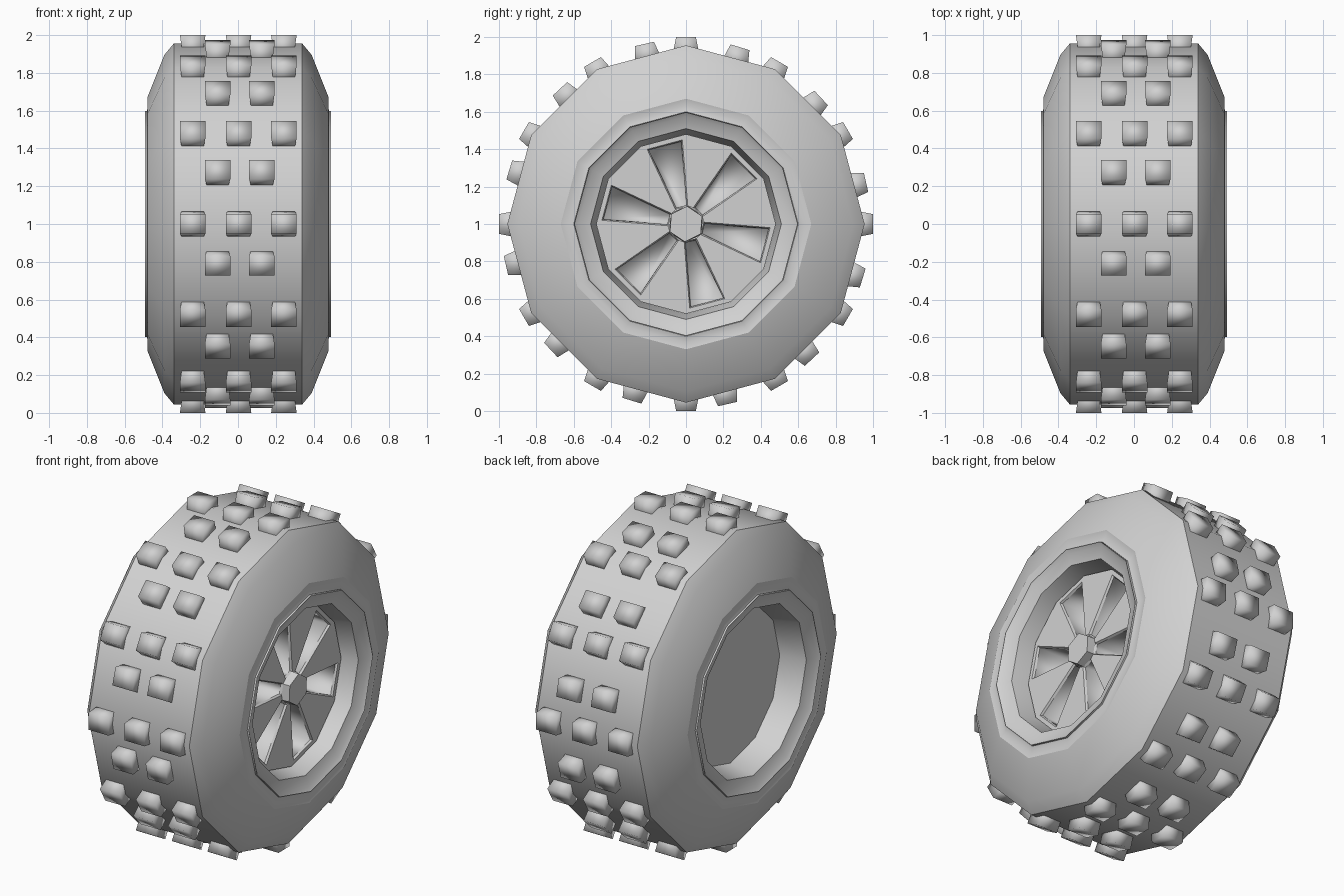
import bpy, bmesh
from math import sin, cos, pi, radians
from mathutils import Matrix, Vector

if "Cube" in bpy.data.objects:
    bpy.data.objects.remove(bpy.data.objects["Cube"])

SIDES = 12
AXLE = 1.0      # height of the wheel centre

grey = bpy.data.materials.new("plain grey")
grey.use_nodes = True
grey.diffuse_color = (0.64, 0.64, 0.64, 1)
grey.node_tree.nodes["Principled BSDF"].inputs["Base Color"].default_value = grey.diffuse_color


def ring_point(x, r, a):
    return Vector((x, r * cos(a), AXLE + r * sin(a)))


def finish(bm, name, angle=None):
    mesh = bpy.data.meshes.new(name)
    bm.to_mesh(mesh)
    bm.free()
    obj = bpy.data.objects.new(name, mesh)
    bpy.context.collection.objects.link(obj)
    mesh.materials.append(grey)
    if angle:
        bpy.ops.object.select_all(action='DESELECT')
        obj.select_set(True)
        bpy.context.view_layer.objects.active = obj
        bpy.ops.object.shade_smooth_by_angle(angle=radians(angle))


def lathe(name, profile):
    """Turn a closed (x, radius) outline about the axle."""
    bm = bmesh.new()
    rings = [[bm.verts.new(ring_point(x, r, 2 * pi * i / SIDES)) for x, r in profile]
             for i in range(SIDES)]
    n = len(profile)
    for i in range(SIDES):
        a, b = rings[i], rings[(i + 1) % SIDES]
        for j in range(n):
            k = (j + 1) % n
            bm.faces.new((a[j], a[k], b[k], b[j]))
    bmesh.ops.recalc_face_normals(bm, faces=bm.faces)
    finish(bm, name, 35)


def both_sides(half):
    return [(-x, r) for x, r in half] + [(x, r) for x, r in reversed(half)]


def plug(name, x0, x1, r0, r1, sides, turn=0.0):
    """Solid disc or prism on the axle."""
    bm = bmesh.new()
    ends = [[bm.verts.new(ring_point(x, r, turn + 2 * pi * i / sides)) for i in range(sides)]
            for x, r in ((x0, r0), (x1, r1))]
    bm.faces.new(ends[0])
    bm.faces.new(ends[1])
    for i in range(sides):
        j = (i + 1) % sides
        bm.faces.new((ends[0][i], ends[0][j], ends[1][j], ends[1][i]))
    bmesh.ops.recalc_face_normals(bm, faces=bm.faces)
    finish(bm, name)


# Tyre carcass with shoulders and a shallow bead groove
lathe("tyre", both_sides([(0.44, 0.57), (0.482, 0.6), (0.472, 0.635), (0.48, 0.67),
                          (0.39, 0.895), (0.34, 0.955)]))

# Rim barrel with sloping lips
lathe("rim", both_sides([(0.25, 0.465), (0.455, 0.51), (0.475, 0.575),
                         (0.492, 0.597), (0.44, 0.6)]))

# Back plate
plug("back_plate", -0.3, -0.27, 0.475, 0.475, SIDES)

# Spoke disc: six spokes that widen outwards, with sunk pockets between them
bm = bmesh.new()
rings = []
for radius, spread in ((0.095, 21), (0.45, 12.5), (0.48, 15)):
    rings.append([bm.verts.new(ring_point(0.36, radius, radians(60 * k - 15 + side * spread)))
                  for k in range(6) for side in (-1, 1)])
pockets = []
for near, far in zip(rings, rings[1:]):
    for i in range(SIDES):
        j = (i + 1) % SIDES
        face = bm.faces.new((near[i], far[i], far[j], near[j]))
        if near is rings[0] and i % 2 == 0:
            pockets.append(face)
bm.normal_update()
if pockets[0].normal.x < 0:
    bmesh.ops.reverse_faces(bm, faces=bm.faces)
bm.normal_update()
bmesh.ops.inset_individual(bm, faces=pockets, thickness=0.01, depth=-0.012)
walls = bmesh.ops.inset_individual(bm, faces=pockets, thickness=0.006, depth=-0.2)["faces"]
for face in pockets + walls:
    face.smooth = True
finish(bm, "spokes")

# Hub cap
plug("hub", 0.3, 0.405, 0.1, 0.095, 6, radians(86))


# Tread knobs, tapered around the tyre
def add_knobs(name, xs, top, first_angle):
    bm = bmesh.new()
    for i in range(SIDES):
        a = first_angle + 2 * pi * i / SIDES
        for x in xs:
            knob = bmesh.ops.create_cube(bm, size=1)["verts"]
            for v in knob:
                high = v.co.z > 0
                v.co.x *= 0.135 if high else 0.105
                v.co.y *= 0.105 if high else 0.15
                v.co.z = top if high else top - 0.11
            turn = Matrix.Rotation(a - pi / 2, 4, 'X')
            bmesh.ops.transform(bm, verts=knob,
                                matrix=Matrix.Translation((x, 0, AXLE)) @ turn)
    for face in bm.faces:
        face.smooth = True
    finish(bm, name)


add_knobs("triple_tread_knobs", (-0.24, 0.003, 0.243), 1.0, 0)
add_knobs("double_tread_knobs", (-0.108, 0.126), 0.988, radians(13))
